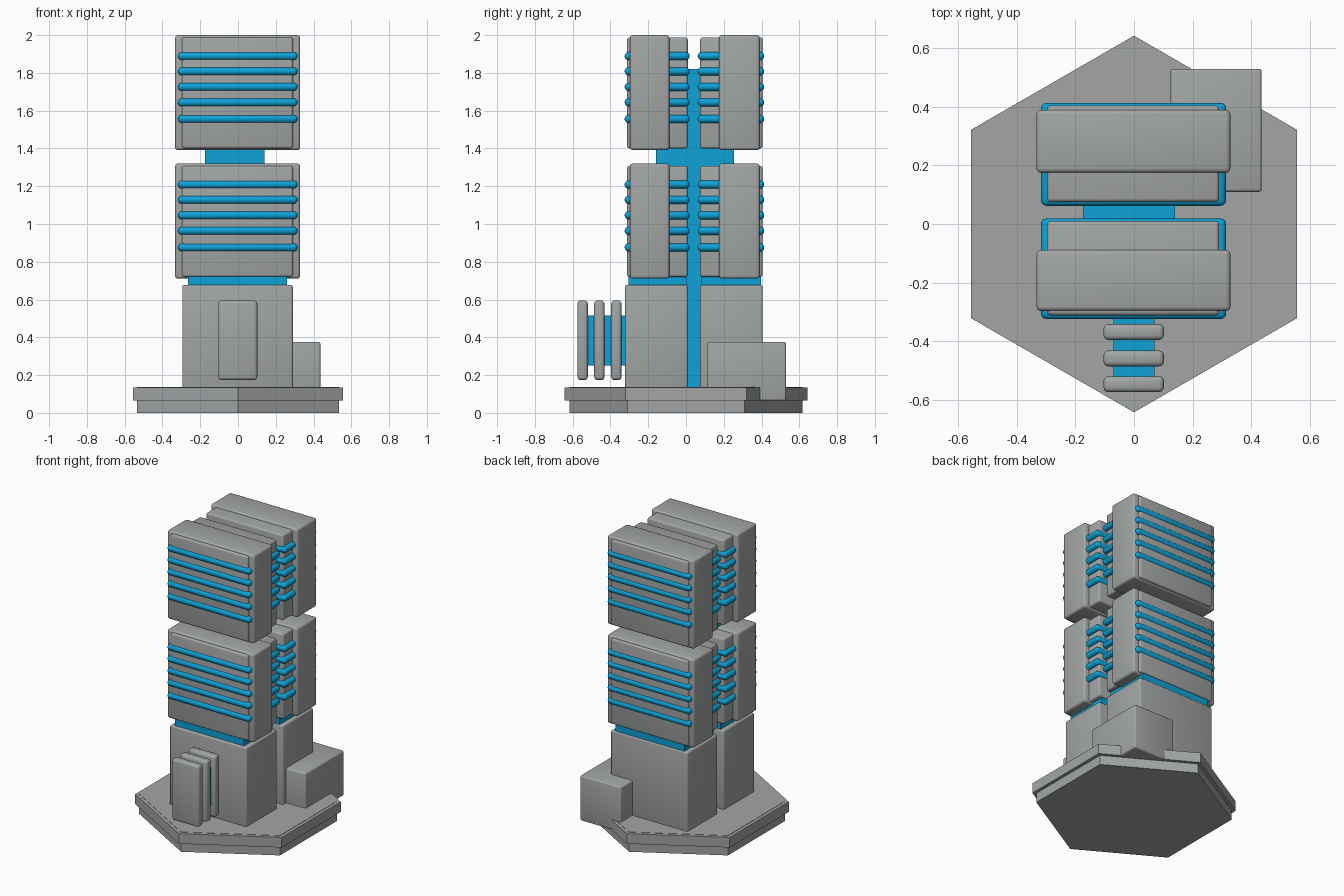
import bpy, bmesh, math

if "Cube" in bpy.data.objects:
    bpy.data.objects.remove(bpy.data.objects["Cube"])


def material(name, rgb):
    m = bpy.data.materials.new(name)
    m.diffuse_color = (*rgb, 1)
    m.use_nodes = True
    m.node_tree.nodes["Principled BSDF"].inputs["Base Color"].default_value = m.diffuse_color
    return m


GREY = material("grey", (0.36, 0.38, 0.375))
BLUE = material("bright blue", (0.004, 0.36, 0.68))


def finish(name, bm, mat):
    me = bpy.data.meshes.new(name)
    bm.normal_update()
    bm.to_mesh(me)
    bm.free()
    me.materials.append(mat)
    ob = bpy.data.objects.new(name, me)
    bpy.context.collection.objects.link(ob)
    return ob


def box(name, x, y, z, mat, bevel=0.0, segments=3):
    """Box from (min, max) ranges with optional rounded edges."""
    bm = bmesh.new()
    bmesh.ops.create_cube(bm, size=1)
    for v in bm.verts:
        for i, (lo, hi) in enumerate((x, y, z)):
            v.co[i] = lo if v.co[i] < 0 else hi
    if bevel:
        bmesh.ops.bevel(bm, geom=bm.edges[:], offset=bevel, segments=segments,
                        profile=0.5, affect='EDGES')
        for f in bm.faces:
            f.smooth = True
    ob = finish(name, bm, mat)
    if bevel:
        bpy.ops.object.select_all(action='DESELECT')
        bpy.context.view_layer.objects.active = ob
        ob.select_set(True)
        bpy.ops.object.shade_smooth_by_angle(angle=math.radians(40))
    return ob


def hexagon(name, radius, z0, z1, mat):
    bm = bmesh.new()
    ring = [bm.verts.new((radius * math.cos(math.radians(30 + 60 * i)),
                          radius * math.sin(math.radians(30 + 60 * i)), z0))
            for i in range(6)]
    base = bm.faces.new(ring)
    top = bmesh.ops.extrude_face_region(bm, geom=[base])
    for v in top["geom"]:
        if isinstance(v, bmesh.types.BMVert):
            v.co.z = z1
    bmesh.ops.recalc_face_normals(bm, faces=bm.faces[:])
    return finish(name, bm, mat)


# Stepped hexagonal base
hexagon("base_plate", 0.618, 0.0, 0.136, GREY)
hexagon("base_rim", 0.643, 0.065, 0.134, GREY)

# Blue spine between the towers and the bridge between the floors
box("spine", (-0.175, 0.14), (0.0, 0.085), (0.12, 1.82), BLUE)
box("bridge", (-0.175, 0.14), (-0.16, 0.255), (1.25, 1.45), BLUE)

# Two towers: y ranges of body and of the wide outer shell
towers = {"front": ((-0.312, 0.01), (-0.297, -0.088)),
          "back": ((0.075, 0.405), (0.175, 0.39))}
slab_heights = (0.165, 0.253, 0.335, 0.417, 0.498)

for side, (body_y, shell_y) in towers.items():
    y0, y1 = body_y
    box(side + "_podium", (-0.295, 0.29), (y0 - 0.01 if y0 < 0 else y0, y1),
        (0.12, 0.677), GREY, 0.01)
    box(side + "_neck", (-0.265, 0.26), (y0 + 0.007, y1 - 0.008), (0.65, 0.75), BLUE)
    for level, z in (("lower", 0.711), ("upper", 1.391)):
        pre = f"{side}_{level}"
        box(pre + "_body", (-0.297, 0.291), body_y, (z + 0.009, z + 0.597), GREY, 0.013)
        box(pre + "_shell", (-0.333, 0.329), shell_y, (z, z + 0.609), GREY, 0.015)
        # Rounded blue bands around the body
        for i, h in enumerate(slab_heights):
            box(f"{pre}_band_{i}", (-0.318, 0.315), (y0 - 0.013, y1 + 0.009),
                (z + h - 0.021, z + h + 0.021), BLUE, 0.0195)

# Finned unit on the front
box("fin_core", (-0.07, 0.07), (-0.53, -0.3), (0.25, 0.515), BLUE)
for i, y in enumerate((-0.547, -0.459, -0.369)):
    box(f"cooling_fin_{i}", (-0.104, 0.102), (y - 0.027, y + 0.027),
        (0.174, 0.595), GREY, 0.016)

# Annex box at the back right
box("annex", (0.125, 0.436), (0.11, 0.53), (0.065, 0.375), GREY, 0.01)
